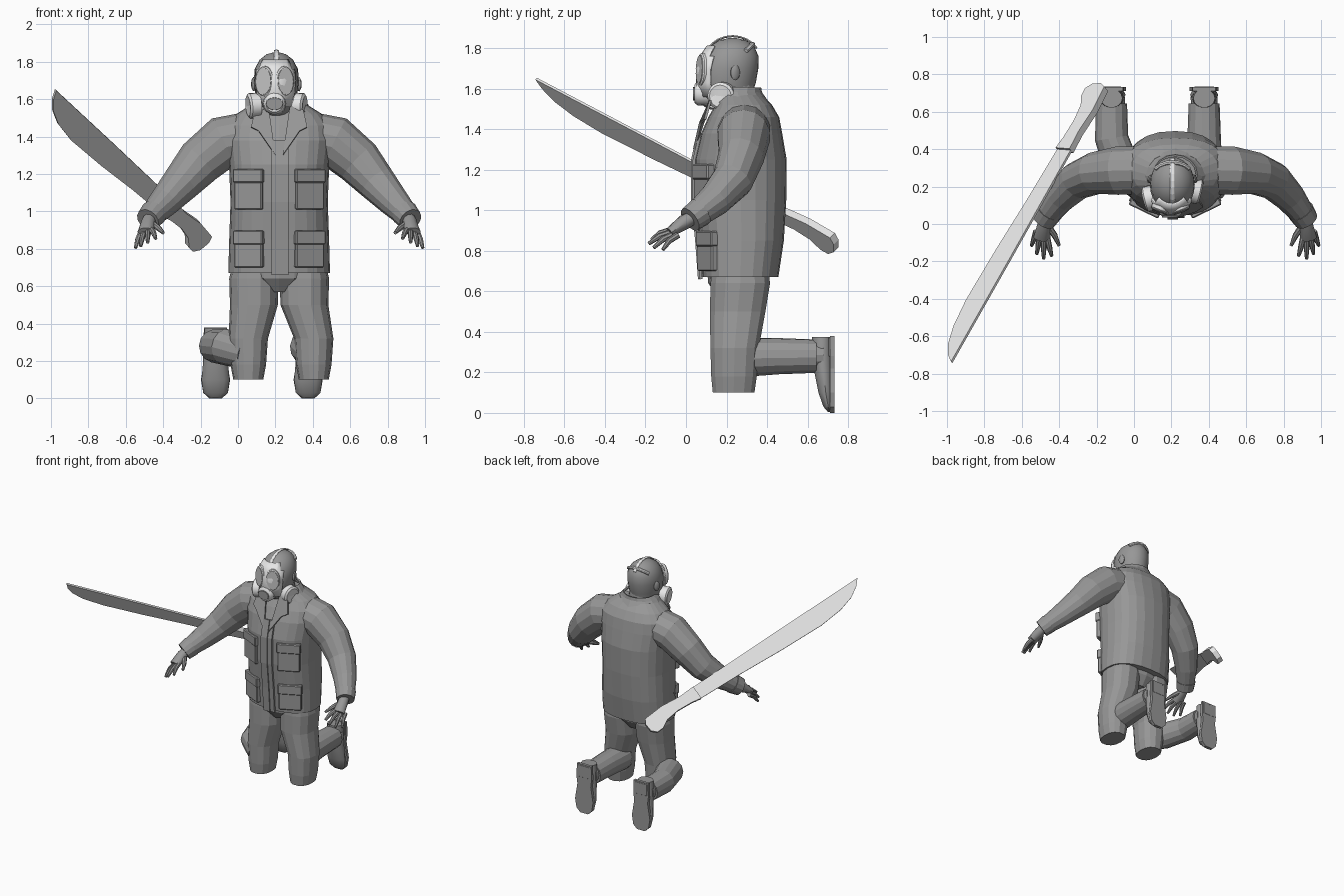
import bpy, bmesh, math
from mathutils import Vector, Matrix

cube = bpy.data.objects.get("Cube")
if cube:
    bpy.data.objects.remove(cube, do_unlink=True)


def material(name, value):
    mat = bpy.data.materials.new(name)
    mat.use_nodes = True
    colour = (value, value, value, 1)
    mat.diffuse_color = colour
    mat.node_tree.nodes["Principled BSDF"].inputs["Base Color"].default_value = colour
    return mat


CLOTH = material("mid grey", 0.31)
PALE = material("pale grey", 0.79)
GLASS = material("lens grey", 0.52)
MID = 0.22  # body centre line


def finish(name, bm, mat, smooth=False, solid=0):
    bmesh.ops.recalc_face_normals(bm, faces=bm.faces[:])
    mesh = bpy.data.meshes.new(name)
    bm.to_mesh(mesh)
    bm.free()
    mesh.materials.append(mat)
    obj = bpy.data.objects.new(name, mesh)
    bpy.context.collection.objects.link(obj)
    if solid:
        mod = obj.modifiers.new("thickness", "SOLIDIFY")
        mod.thickness, mod.offset = solid, 0
    if smooth:
        bpy.ops.object.select_all(action="DESELECT")
        obj.select_set(True)
        bpy.context.view_layer.objects.active = obj
        bpy.ops.object.shade_smooth_by_angle(angle=math.radians(40))
    return obj


def loft(name, rings, mat=CLOTH, n=12, flat=False, power=2, caps=True,
         smooth=False, keep=None, solid=0):
    """Skin rings of (x, y, z, radius_a, radius_b) along their own path."""
    bm = bmesh.new()
    centres = [Vector(r[:3]) for r in rings]
    rows = []
    for i, ring in enumerate(rings):
        t = centres[min(i + 1, len(rings) - 1)] - centres[max(i - 1, 0)]
        t = Vector((0, 0, 1)) if flat else t.normalized()
        ref = Vector((0, 1, 0)) if abs(t.y) < 0.75 else Vector((0, 0, 1))
        if i and not flat:
            ref = v  # carry the frame forward so the skin does not twist
        u = ref.cross(t).normalized()
        v = t.cross(u)
        row = []
        for k in range(n):
            a = math.tau * k / n
            c, s = math.cos(a), math.sin(a)
            c = math.copysign(abs(c) ** (2 / power), c)
            s = math.copysign(abs(s) ** (2 / power), s)
            row.append(bm.verts.new(centres[i] + u * c * ring[3] + v * s * ring[-1]))
        rows.append(row)
    for a, b in zip(rows, rows[1:]):
        for k in range(n):
            j = (k + 1) % n
            bm.faces.new((a[k], a[j], b[j], b[k]))
    if caps:
        bm.faces.new(rows[0])
        bm.faces.new(rows[-1])
    if keep:
        gone = [f for f in bm.faces if not keep(f.calc_center_median())]
        bmesh.ops.delete(bm, geom=gone, context="FACES")
    return finish(name, bm, mat, smooth, solid)


def plate(name, points, thick, mat=CLOTH):
    bm = bmesh.new()
    bm.faces.new([bm.verts.new(p) for p in points])
    return finish(name, bm, mat, solid=thick)


def box(name, centre, size, turn=0):
    bm = bmesh.new()
    m = Matrix.Translation(centre) @ Matrix.Rotation(turn, 4, "Z") @ Matrix.Diagonal((*size, 1))
    bmesh.ops.create_cube(bm, size=1, matrix=m)
    bmesh.ops.bevel(bm, geom=bm.edges[:], offset=0.006, segments=1, affect="EDGES")
    return finish(name, bm, CLOTH)


def flip(rings):
    return [(2 * MID - r[0], *r[1:]) for r in rings]


# Coat body, open collar and neck
coat = [(0.67, 0.268, 0.272, 0.188), (0.85, 0.275, 0.267, 0.208), (1.05, 0.27, 0.26, 0.225),
        (1.25, 0.27, 0.268, 0.227), (1.38, 0.275, 0.285, 0.2), (1.46, 0.285, 0.275, 0.175),
        (1.52, 0.285, 0.23, 0.14), (1.57, 0.265, 0.15, 0.11)]
loft("coat", [(MID, y, z, a, b) for z, y, a, b in coat], n=24, flat=True, power=2.4)
loft("collar", [(MID, 0.265, 1.53, 0.18, 0.14), (MID, 0.255, 1.58, 0.14, 0.115),
                (MID, 0.265, 1.605, 0.115, 0.1)], n=16, flat=True, caps=False, solid=0.012,
     keep=lambda c: c.y > 0.16)
loft("neck", [(MID, 0.26, 1.48, 0.09), (0.21, 0.25, 1.64, 0.085)], n=16, flat=True)
loft("pelvis", [(MID, 0.26, 0.57, 0.06, 0.1), (MID, 0.26, 0.64, 0.21, 0.15),
                (MID, 0.26, 0.75, 0.24, 0.16)], n=16, flat=True)

# Front placket, as two overlapping strips following the coat front
front = [(0.66, 0.074), (0.85, 0.06), (1.05, 0.04), (1.25, 0.04), (1.38, 0.07)]
for label, x0, x1, lift in (("right", 0.18, 0.235, 0.008), ("left", 0.23, 0.27, 0)):
    bm = bmesh.new()
    pairs = [[bm.verts.new((x, y - lift, z)) for x in (x0, x1)] for z, y in front]
    for a, b in zip(pairs, pairs[1:]):
        bm.faces.new((a[0], a[1], b[1], b[0]))
    finish(label + "_placket", bm, CLOTH, solid=0.014)

# Head, with a mask shell cut from the same rings
skull = [(1.5, 0.24, 0.075, 0.085), (1.56, 0.2, 0.095, 0.12), (1.63, 0.205, 0.113, 0.14),
         (1.7, 0.21, 0.12, 0.147), (1.76, 0.22, 0.116, 0.138), (1.81, 0.227, 0.09, 0.11),
         (1.84, 0.23, 0.052, 0.065), (1.85, 0.23, 0.015, 0.02)]
HX = 0.205
loft("head", [(HX, y, z, a, b) for z, y, a, b in skull], n=24, flat=True, smooth=True)
loft("mask_shell", [(HX - 0.005, y, z, a + 0.006, b + 0.01) for z, y, a, b in skull[1:6]],
     PALE, n=32, flat=True, caps=False, smooth=True, solid=0.01, keep=lambda c: c.y < 0.125)
# Straps over the crown and across the back of the crown
arc = [math.pi * k / 12 for k in range(13)]
loft("top_strap", [(HX, 0.23 - 0.138 * math.cos(a), 1.74 + 0.12 * math.sin(a), 0.013, 0.005)
                   for a in arc[:11]], PALE, n=8)
loft("crown_strap", [(HX - 0.127 * math.cos(a), 0.215 + 0.115 * math.sin(a),
                      1.71 + 0.11 * math.sin(a), 0.012) for a in arc[3:10]], PALE, n=8)
loft("snout", [(0.195, 0.12, 1.58, 0.065), (0.195, 0.055, 1.575, 0.058),
               (0.195, 0.042, 1.575, 0.045)], PALE, n=16, smooth=True)
loft("valve", [(0.195, 0.05, 1.575, 0.046, 0.035), (0.195, 0.034, 1.575, 0.044, 0.033)], CLOTH, n=16)

for side, label in ((-1, "right"), (1, "left")):
    def disc(name, c, out, steps, mat):
        loft(label + name, [(*(c + out * d), a, b) for d, a, b in steps], mat, n=20, smooth=True)

    # Mask lenses, filters and ears
    c = Vector((0.195 + side * 0.053, 0.08, 1.695))
    out = Vector((side * 0.4, -1, 0.05)).normalized()
    disc("_lens_rim", c, out, [(-0.03, 0.054, 0.083), (0.008, 0.052, 0.081),
                               (0.014, 0.046, 0.074)], PALE)
    disc("_lens", c, out, [(0, 0.044, 0.071), (0.017, 0.043, 0.07)], GLASS)
    c = Vector((HX + side * 0.07, 0.17 + side * 0.02, 1.57))
    out = Vector((side, -0.25, -0.08)).normalized()
    disc("_filter", c, out, [(-0.02, 0.04, 0.04), (0.02, 0.045, 0.045), (0.024, 0.066, 0.066),
                             (0.075, 0.068, 0.068), (0.085, 0.055, 0.055), (0.078, 0.03, 0.03)], PALE)
    disc("_ear", Vector((HX + side * 0.113, 0.24, 1.68)), Vector((side, 0.4, 0)).normalized(),
         [(-0.01, 0.03, 0.02), (0.01, 0.038, 0.024), (0.018, 0.026, 0.014)], CLOTH)

    # Lapels and pockets
    def place(x, y, z):
        return (MID + side * x, y, z)
    plate(label + "_lapel", [place(0.06, 0.13, 1.58), place(0.13, 0.12, 1.54),
                             place(0.15, 0.095, 1.45), place(0.11, 0.07, 1.43),
                             place(0.02, 0.04, 1.3)], 0.012)
    for level, z, h, y in (("upper", 1.085, 0.15, 0.1), ("lower", 0.765, 0.13, 0.118)):
        turn = side * 0.45
        box(f"{label}_{level}_pocket", place(0.155, y, z), (0.165, 0.06, h), turn)
        box(f"{label}_{level}_flap", place(0.156, y - 0.003, z + h / 2 + 0.03),
            (0.175, 0.068, 0.075), turn)

    # Sleeve, cuff and spread hand, laid out on the right and flipped for the left
    fix = flip if side > 0 else list
    loft(label + "_sleeve", fix([
        (0.1, 0.29, 1.41, 0.13), (-0.08, 0.285, 1.37, 0.14, 0.132), (-0.205, 0.272, 1.265, 0.127, 0.113),
        (-0.305, 0.23, 1.15, 0.104, 0.102), (-0.395, 0.14, 1.05, 0.083),
        (-0.475, 0.035, 0.965, 0.062)]), n=14)
    loft(label + "_cuff", fix([(-0.45, 0.07, 0.992, 0.073), (-0.482, 0.02, 0.955, 0.065)]), n=14)
    loft(label + "_palm", fix([(-0.465, 0.05, 0.975, 0.034), (-0.48, -0.01, 0.94, 0.038),
                               (-0.493, -0.08, 0.892, 0.045, 0.024)]), n=10, smooth=True)
    tips = [("index", -0.44, -0.17, 0.855), ("middle", -0.483, -0.185, 0.835),
            ("ring", -0.52, -0.16, 0.815), ("little", -0.548, -0.115, 0.805)]
    for k, (finger, x, y, z) in enumerate(tips):
        base = Vector((-0.463 - 0.02 * k, -0.075 + 0.012 * k, 0.902 - 0.008 * k))
        tip = Vector((x, y, z))
        knuckle = base.lerp(tip, 0.5) + Vector((0, -0.006, 0.008))
        loft(f"{label}_{finger}_finger", fix([(*base, 0.016), (*knuckle, 0.015), (*tip, 0.009)]),
             n=8, smooth=True)
    loft(label + "_thumb", fix([(-0.467, 0, 0.94, 0.019), (-0.425, -0.06, 0.91, 0.016),
                                (-0.4, -0.115, 0.885, 0.009)]), n=8, smooth=True)

# Kneeling legs: thigh, folded shin and boot, each leg posed separately
for label, knee, start, foot in (("right", 0.055, -0.06, -0.12), ("left", 0.405, 0.375, 0.375)):
    hip = MID + (-0.135 if label == "right" else 0.135)
    loft(label + "_thigh", [
        (knee, 0.235, 0.1, 0.08, 0.105), (knee, 0.237, 0.18, 0.095, 0.115),
        (knee, 0.24, 0.32, 0.105, 0.122), (hip, 0.255, 0.5, 0.128, 0.14),
        (hip, 0.268, 0.64, 0.132, 0.15), (hip, 0.268, 0.72, 0.115, 0.14)], n=14, flat=True, power=2.3)
    loft(label + "_shin", [
        (knee, 0.2, 0.24, 0.09), (start, 0.29, 0.275, 0.098),
        (foot, 0.46, 0.28, 0.09), (foot, 0.645, 0.28, 0.083)], n=14)
    loft(label + "_boot_shaft", [(foot, 0.6, 0.285, 0.07), (foot, 0.68, 0.285, 0.072)], n=14)
    boot = [(0.375, 0.672, 0.058, 0.05), (0.3, 0.672, 0.066, 0.052), (0.2, 0.68, 0.066, 0.047),
            (0.1, 0.69, 0.075, 0.037), (0.03, 0.702, 0.066, 0.024), (0.005, 0.712, 0.035, 0.012)]
    loft(label + "_boot", [(foot, y, z, a, b) for z, y, a, b in boot], n=14, flat=True, smooth=True)
    sole = [(0.38, 0.062), (0.28, 0.066), (0.22, 0.058), (0.1, 0.078), (0.03, 0.066), (0, 0.034)]
    edge = [(foot - w, 0.722, z) for z, w in sole] + [(foot + w, 0.722, z) for z, w in sole[::-1]]
    plate(label + "_sole", edge, 0.022)
    box(label + "_heel", (foot, 0.719, 0.325), (0.115, 0.03, 0.1))

# Long curved blade with grip, drawn flat: along the spine, then across to the cutting edge
tip = Vector((-0.975, -0.74, 1.65))
along = Vector((0.84, 1.48, -0.78)).normalized()
across = Vector((-0.743, 0.03, -0.67))
across = (across - along * across.dot(along)).normalized()


def outline(points):
    return [tip + along * s + across * w for s, w in points]


plate("blade", outline([(0, 0), (0.04, 0.045), (0.115, 0.092), (0.23, 0.125), (0.41, 0.142),
                        (0.75, 0.132), (1.1, 0.112), (1.48, 0.1), (1.48, 0.004), (0.7, 0)]), 0.014, PALE)
plate("grip", outline([(1.43, 0.002), (1.43, 0.104), (1.5, 0.092), (1.62, 0.085), (1.72, 0.098),
                       (1.78, 0.132), (1.83, 0.134), (1.865, 0.1), (1.87, 0.04), (1.85, 0.005),
                       (1.7, -0.006), (1.55, 0.008)]), 0.04, PALE)
